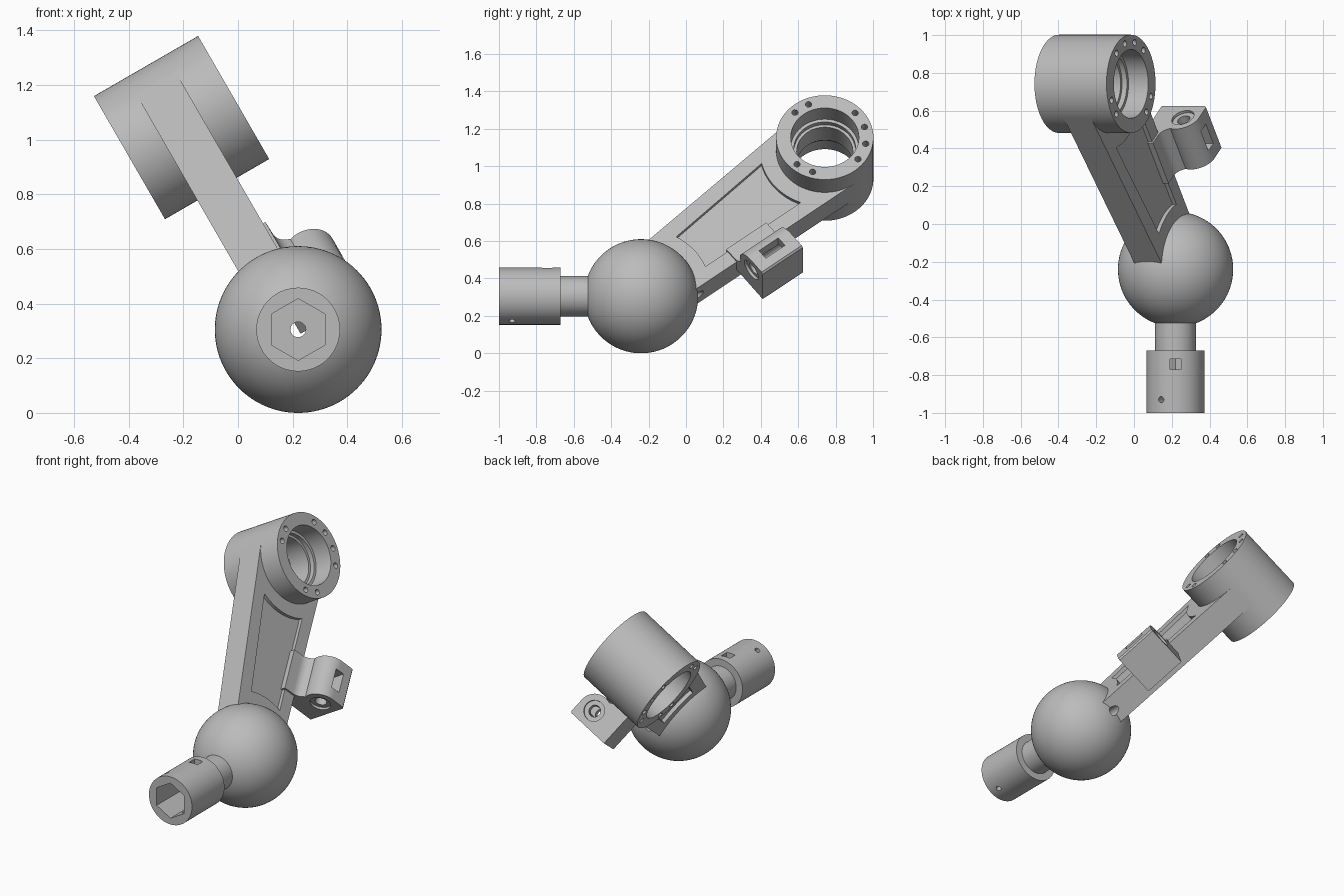
import bpy, bmesh, math
from mathutils import Matrix, Vector

if "Cube" in bpy.data.objects:
    bpy.data.objects.remove(bpy.data.objects["Cube"])

grey = bpy.data.materials.new("plain grey")
grey.use_nodes = True
grey.diffuse_color = (0.5, 0.5, 0.5, 1)
grey.node_tree.nodes["Principled BSDF"].inputs["Base Color"].default_value = (0.5, 0.5, 0.5, 1)


def frame(origin, x, y, z):
    m = Matrix((x, y, z)).transposed().to_4x4()
    m.translation = origin
    return m


def make(name, bm, matrix):
    bmesh.ops.transform(bm, matrix=matrix, verts=bm.verts)
    bmesh.ops.recalc_face_normals(bm, faces=bm.faces)
    mesh = bpy.data.meshes.new(name)
    bm.to_mesh(mesh)
    bm.free()
    ob = bpy.data.objects.new(name, mesh)
    bpy.context.collection.objects.link(ob)
    mesh.materials.append(grey)
    return ob


def prism(name, points, low, high, matrix):
    """Extrude a flat profile along the local z axis."""
    bm = bmesh.new()
    face = bm.faces.new([bm.verts.new((p[0], p[1], low)) for p in points])
    ext = bmesh.ops.extrude_face_region(bm, geom=[face])
    top = [v for v in ext["geom"] if isinstance(v, bmesh.types.BMVert)]
    bmesh.ops.translate(bm, vec=(0, 0, high - low), verts=top)
    return make(name, bm, matrix)


def arc(cx, cy, r, start, end, steps):
    angles = [math.radians(start + (end - start) * i / steps) for i in range(steps + 1)]
    return [(cx + r * math.cos(t), cy + r * math.sin(t)) for t in angles]


def rod(name, cx, cy, r, low, high, matrix, sides=32):
    return prism(name, arc(cx, cy, r, 0, 360, sides)[:-1], low, high, matrix)


def box(name, x, y, low, high, matrix):
    return prism(name, [(x[0], y[0]), (x[1], y[0]), (x[1], y[1]), (x[0], y[1])], low, high, matrix)


def lathe(name, profile, matrix, closed, steps=96):
    """Spin an (r, z) profile around the local z axis."""
    bm = bmesh.new()
    vs = [bm.verts.new((r, 0, z)) for r, z in profile]
    es = [bm.edges.new(p) for p in zip(vs, vs[1:])]
    if closed:
        es.append(bm.edges.new((vs[-1], vs[0])))
    bmesh.ops.spin(bm, geom=vs + es, axis=(0, 0, 1), cent=(0, 0, 0),
                   angle=math.tau, steps=steps, use_merge=True)
    bmesh.ops.remove_doubles(bm, verts=bm.verts, dist=0.0001)
    return make(name, bm, matrix)


def finish(ob, cutters=()):
    """Cut the part, drop the cutters, smooth the curved faces."""
    for c in cutters:
        mod = ob.modifiers.new("cut", 'BOOLEAN')
        mod.object, mod.operation, mod.solver = c, 'DIFFERENCE', 'EXACT'
    if cutters:
        dg = bpy.context.evaluated_depsgraph_get()
        mesh = bpy.data.meshes.new_from_object(ob.evaluated_get(dg))
        ob.modifiers.clear()
        ob.data = mesh
        for c in cutters:
            bpy.data.objects.remove(c)
    ob.data.polygons.foreach_set("use_smooth", [True] * len(ob.data.polygons))
    ob.data.set_sharp_from_angle(angle=math.radians(30))


# Frames: arm plane (y, tilted up, thickness), clip, and forward spindle
ball_centre = Vector((0.22, -0.24, 0.305))
along = Vector((0, 1, 0))
up = Vector((-0.5, 0, math.sqrt(0.75)))
thick = along.cross(up)
tilt = math.radians(37.5)
lower_edge = along * math.cos(tilt) + up * math.sin(tilt)
outward = along * math.sin(tilt) - up * math.cos(tilt)
ARM = frame(ball_centre, along, up, thick)
CLIP = frame(ball_centre, thick, outward, lower_edge)
SPINDLE = frame(Vector((0.22, 0, 0.305)), Vector((-1, 0, 0)), Vector((0, 0, 1)), along)
hub_y, hub_w, hub_r = 0.982, 0.853, 0.26
HUB = ARM @ Matrix.Translation((hub_y, hub_w, 0))


def axial_hole():
    return rod("axial_hole", 0, 0, 0.028, -1.1, 0.2, SPINDLE)


# Ball joint
bm = bmesh.new()
bmesh.ops.create_uvsphere(bm, u_segments=96, v_segments=48, radius=0.305)
ball = make("ball", bm, Matrix.Translation(ball_centre))
finish(ball, [axial_hole()])

# Hex drive socket with its neck
socket = lathe("drive_socket", [(0, -1), (0.153, -1), (0.153, -0.67), (0.108, -0.67),
                                (0.108, -0.4), (0, -0.4)], SPINDLE, False)
pin = frame(Vector((0.22, -0.93, 0.305)), Vector((0.866, 0, 0.5)), along, Vector((0.5, 0, -0.866)))
finish(socket, [
    prism("hex", arc(0, 0, 0.113, 30, 330, 5), -1.1, -0.7, SPINDLE),
    axial_hole(),
    rod("pin_hole", 0, 0, 0.016, -0.3, 0.3, pin),
    box("window", (-0.03, 0.03), (0.07, 0.2), -0.77, -0.715, SPINDLE),
])

# Hub ring with stepped bore and bolt holes in both faces
half = [(0.26, 0.22), (0.182, 0.22), (0.182, 0.1), (0.165, 0.1), (0.165, 0.07), (0.15, 0.07)]
hub = lathe("hub", half + [(r, -z) for r, z in reversed(half)], HUB, True)
holes = []
for deg in (136, 113, 43, 17, -10, -37, -107, -132):
    t = math.radians(deg)
    for low in (-0.3, 0.12):
        holes.append(rod("bolt_hole", 0.222 * math.cos(t), 0.222 * math.sin(t),
                         0.017, low, low + 0.18, HUB, 20))
finish(hub, holes)

# Tapered arm, tangent to the hub, with a pocket on each side
top = math.radians(134)
low = tilt - math.pi / 2
tangents = [(hub_y + hub_r * math.cos(t), hub_w + hub_r * math.sin(t)) for t in (low, top)]
arm = prism("arm", [(0.223, -0.057)] + tangents + [(-0.015, 0.246)], -0.083, 0.083, ARM)
pocket = arc(0, 0, 0.37, 21.5, 59.5, 16) + arc(hub_y, hub_w, 0.347, 193.5, 248.3, 20)
finish(arm, [
    prism("pocket_left", pocket, 0.06, 0.12, ARM),
    prism("pocket_right", pocket, -0.12, -0.06, ARM),
    rod("hub_clearance", 0, 0, 0.21, -0.2, 0.2, HUB, 64),
    axial_hole(),
])

# Side clip: flat underside, rounded barrel, curved saddle onto the arm
section = [(0, 0.1), (0, 0.41), (0.265, 0.41), (0.275, 0.4)]
section += arc(0.175, 0.31, 0.1, 0, -110, 20)
section += arc(0.155, 0.155, 0.06, 110, 180, 8) + [(0.093, 0.09), (0.05, 0.09)]
clip = prism("side_clip", section, 0.505, 0.775, CLIP)
finish(clip, [
    rod("clip_bore", 0.175, 0.31, 0.035, 0.4, 0.9, CLIP),
    rod("recess_low", 0.175, 0.31, 0.062, 0.4, 0.52, CLIP),
    rod("recess_high", 0.175, 0.31, 0.062, 0.76, 0.9, CLIP),
    box("clip_slot", (0.175, 0.35), (0.285, 0.345), 0.575, 0.705, CLIP),
])
